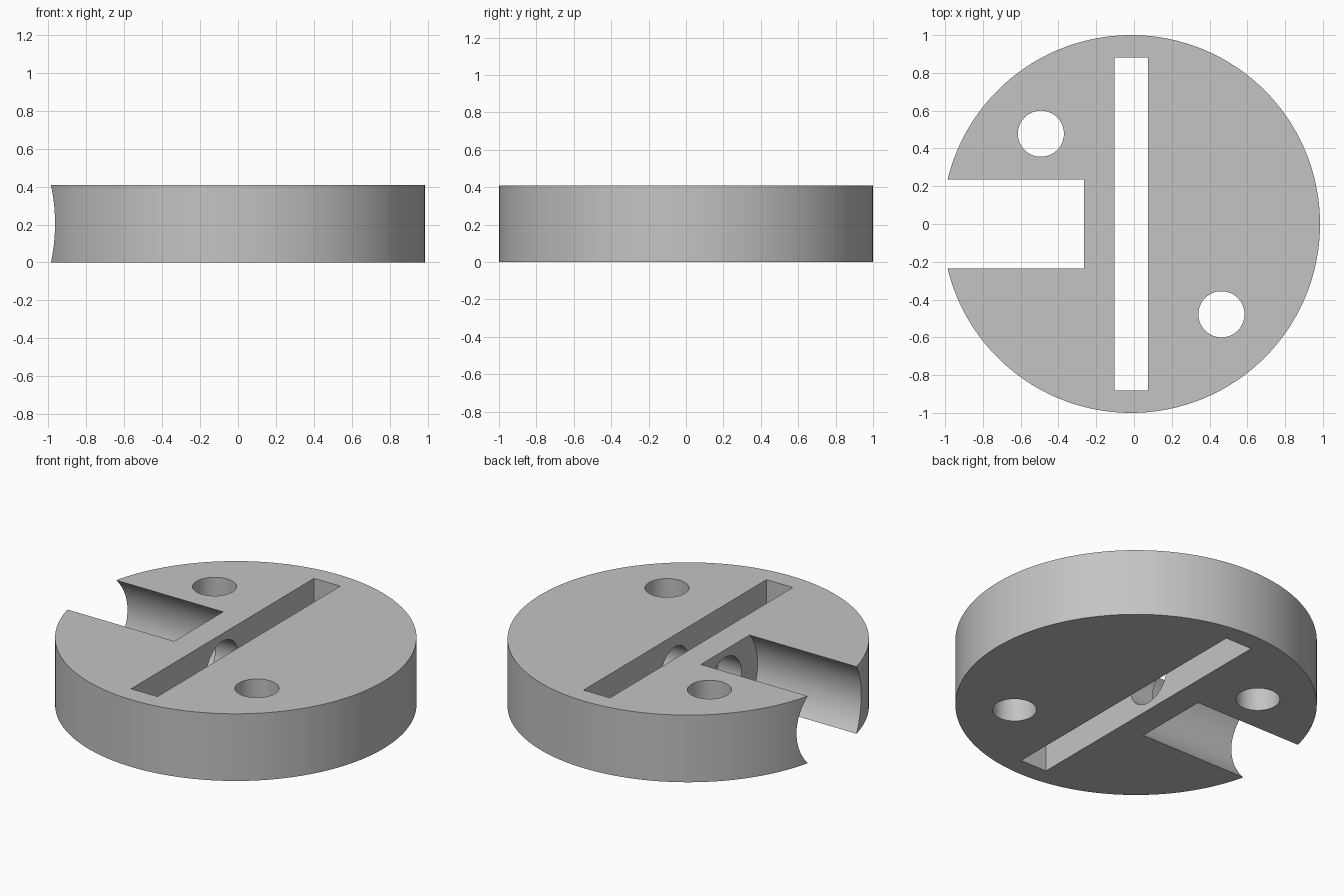
import bpy
import math

cube = bpy.data.objects.get("Cube")
if cube:
    bpy.data.objects.remove(cube, do_unlink=True)

HEIGHT = 0.41
MID = HEIGHT / 2
CX = -0.015  # disc axis, offset because the notch shortens one side

grey = bpy.data.materials.new("plain grey")
grey.use_nodes = True
grey.diffuse_color = (0.55, 0.55, 0.55, 1)
grey.node_tree.nodes["Principled BSDF"].inputs["Base Color"].default_value = (0.55, 0.55, 0.55, 1)


def upright_cylinder(name, x, y, radius, depth, sides):
    bpy.ops.mesh.primitive_cylinder_add(vertices=sides, radius=radius, depth=depth,
                                        location=(x, y, MID))
    bpy.context.object.name = name
    return bpy.context.object


def bore_along_x(name, x0, x1, radius):
    bpy.ops.mesh.primitive_cylinder_add(vertices=96, radius=radius, depth=x1 - x0,
                                        location=((x0 + x1) / 2, 0, MID),
                                        rotation=(0, math.pi / 2, 0))
    bpy.context.object.name = name
    return bpy.context.object


# Main disc
disc = upright_cylinder("disc_body", CX, 0, 1, HEIGHT, 160)
disc.data.materials.append(grey)

# Long narrow slot
bpy.ops.mesh.primitive_cube_add(size=1, location=(CX, 0, MID))
slot = bpy.context.object
slot.name = "slot_cutter"
slot.scale = (0.178, 1.765, 1)

# Round-walled side notch, stepped bore and two mounting holes
cutters = [
    slot,
    bore_along_x("notch_cutter", -1.3, -0.265, 0.312),
    bore_along_x("wide_bore_cutter", -0.4, CX, 0.158),
    bore_along_x("blind_bore_cutter", CX - 0.03, 0.3, 0.132),
]
for side in (-1, 1):
    cutters.append(upright_cylinder("mounting_hole_cutter", CX + side * 0.478,
                                    -side * 0.478, 0.122, 1, 64))

# Cut each shape out of the disc
for cutter in cutters:
    bpy.ops.object.select_all(action='DESELECT')
    disc.select_set(True)
    bpy.context.view_layer.objects.active = disc
    cut = disc.modifiers.new(cutter.name, 'BOOLEAN')
    cut.operation = 'DIFFERENCE'
    cut.solver = 'EXACT'
    cut.object = cutter
    bpy.ops.object.modifier_apply(modifier=cut.name)
    bpy.data.objects.remove(cutter, do_unlink=True)

# Smooth round walls, crisp rims
disc.select_set(True)
bpy.context.view_layer.objects.active = disc
bpy.ops.object.shade_smooth_by_angle(angle=math.radians(30))
